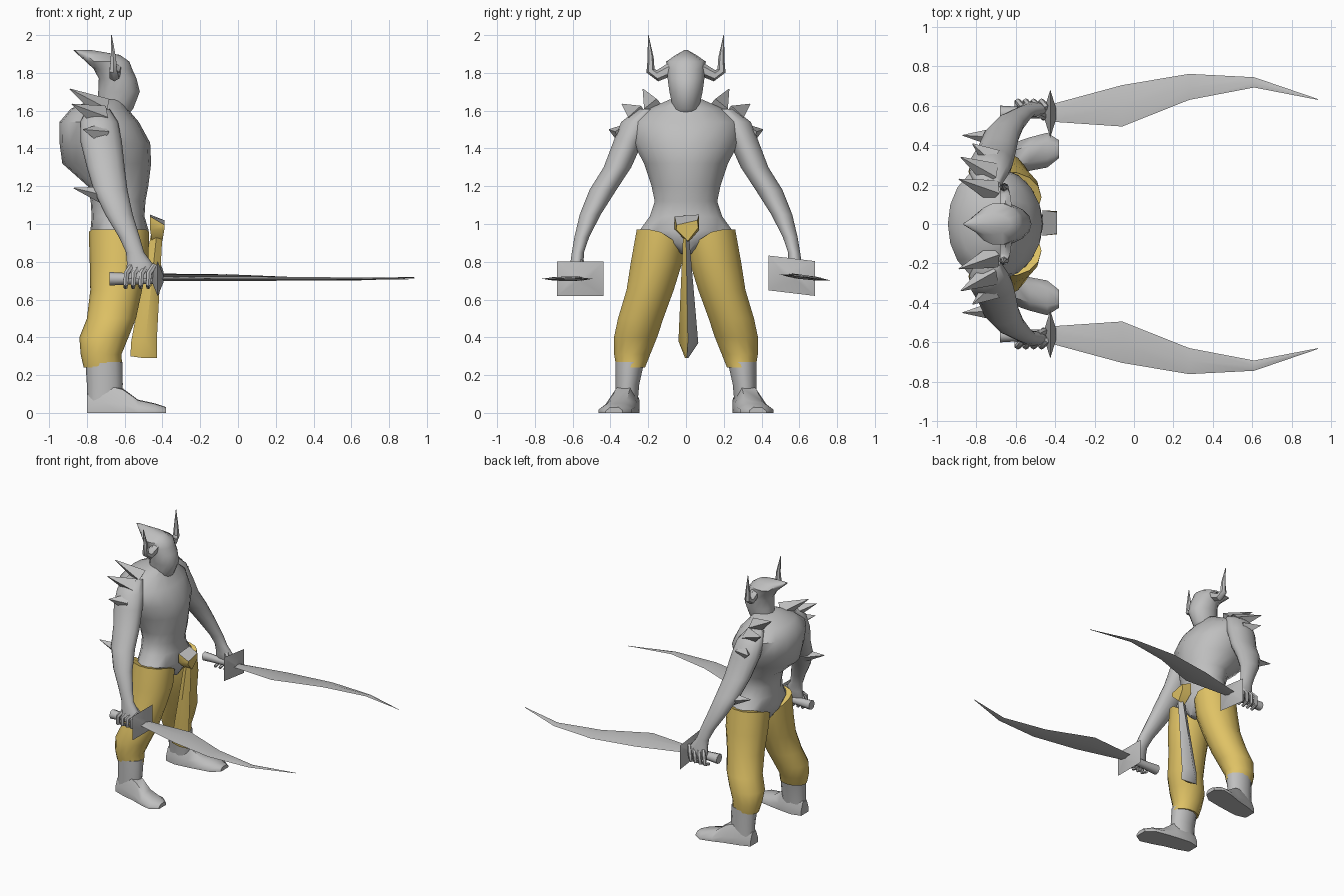
import bpy, bmesh, math
from mathutils import Vector


def material(name, col):
    m = bpy.data.materials.new(name)
    m.diffuse_color = (*col, 1)
    return m


GREY = material("grey skin", (0.52, 0.52, 0.52))
GOLD = material("gold cloth", (0.74, 0.54, 0.13))


def loft(name, rings, mat=GREY, mirror=False, rule=None, mat2=None):
    """Skin a list of equal-length point rings and cap both ends."""
    bm = bmesh.new()
    vs = [[bm.verts.new(p) for p in r] for r in rings]
    n = len(vs[0])
    for a, b in zip(vs, vs[1:]):
        for i in range(n):
            j = (i + 1) % n
            bm.faces.new((a[i], a[j], b[j], b[i]))
    bm.faces.new(vs[0][::-1])
    bm.faces.new(vs[-1])
    bmesh.ops.recalc_face_normals(bm, faces=bm.faces)
    bm.normal_update()
    if rule:
        for f in bm.faces:
            f.material_index = 1 if rule(f.normal) else 0
    me = bpy.data.meshes.new(name)
    bm.to_mesh(me)
    bm.free()
    me.materials.append(mat)
    if mat2:
        me.materials.append(mat2)
    ob = bpy.data.objects.new(name, me)
    bpy.context.collection.objects.link(ob)
    if mirror:
        m = ob.modifiers.new("mirror", 'MIRROR')
        m.use_axis = (False, True, False)
    return ob


def oval(z, x, y, rx, ry, n=14):
    """Horizontal elliptical ring."""
    return [Vector((x + rx * math.cos(2 * math.pi * i / n),
                    y + ry * math.sin(2 * math.pi * i / n), z)) for i in range(n)]


def tube(name, pts, n=6, mat=GREY, mirror=True):
    """Tapered tube along (x, y, z, radius) points."""
    ps = [Vector(p[:3]) for p in pts]
    rings = []
    for i, p in enumerate(ps):
        t = (ps[min(i + 1, len(ps) - 1)] - ps[max(i - 1, 0)]).normalized()
        u = t.cross(Vector((1, 0, 0)) if abs(t.x) < 0.8 else Vector((0, 0, 1))).normalized()
        v = t.cross(u)
        rings.append([p + pts[i][3] * (u * math.cos(2 * math.pi * k / n) + v * math.sin(2 * math.pi * k / n))
                      for k in range(n)])
    return loft(name, rings, mat, mirror)


# torso
loft("torso", [oval(z, x, 0, rx, ry, 18) for z, x, rx, ry in (
    (0.84, -0.62, 0.10, 0.03), (0.90, -0.625, 0.14, 0.15), (0.965, -0.627, 0.154, 0.25),
    (1.04, -0.635, 0.14, 0.195), (1.12, -0.635, 0.145, 0.168), (1.20, -0.635, 0.16, 0.185),
    (1.32, -0.695, 0.235, 0.225), (1.43, -0.705, 0.24, 0.285), (1.54, -0.735, 0.21, 0.29),
    (1.61, -0.735, 0.15, 0.20), (1.66, -0.69, 0.08, 0.085))])

# head with backswept crest
loft("head", [oval(z, x, 0, rx, ry, 14) for z, x, rx, ry in (
    (1.56, -0.67, 0.07, 0.065), (1.61, -0.65, 0.095, 0.07), (1.70, -0.63, 0.11, 0.09),
    (1.77, -0.637, 0.1, 0.1), (1.82, -0.662, 0.102, 0.103), (1.86, -0.69, 0.115, 0.108),
    (1.895, -0.735, 0.11, 0.055), (1.92, -0.82, 0.05, 0.01))])
tube("horn", [(-0.65, 0.08, 1.82, 0.035), (-0.655, 0.15, 1.785, 0.03), (-0.66, 0.188, 1.81, 0.023),
              (-0.66, 0.187, 1.88, 0.016), (-0.67, 0.20, 2.0, 0.002)])

# arms, palms and curled fingers
loft("arm", [oval(*r) for r in (
    (1.61, -0.74, 0.20, 0.06, 0.055), (1.54, -0.735, 0.26, 0.10, 0.085), (1.44, -0.725, 0.305, 0.11, 0.08),
    (1.30, -0.70, 0.363, 0.10, 0.075), (1.18, -0.675, 0.44, 0.09, 0.073), (1.05, -0.63, 0.507, 0.073, 0.057),
    (0.93, -0.575, 0.552, 0.055, 0.04), (0.85, -0.545, 0.572, 0.048, 0.033), (0.79, -0.52, 0.578, 0.068, 0.036),
    (0.74, -0.515, 0.585, 0.08, 0.036), (0.71, -0.52, 0.59, 0.07, 0.028))], mirror=True)
for x in (-0.59, -0.55, -0.51, -0.47):
    tube("finger", [(x + 0.03, 0.59, 0.78, 0.016), (x, 0.622, 0.74, 0.016),
                    (x - 0.005, 0.618, 0.68, 0.014), (x - 0.005, 0.57, 0.665, 0.011)])
tube("thumb", [(-0.49, 0.56, 0.80, 0.02), (-0.455, 0.545, 0.75, 0.018), (-0.46, 0.535, 0.70, 0.011)])

# shoulder and elbow spikes
for base, tip, r in (((-0.71, 0.165, 1.61), (-0.89, 0.228, 1.715), 0.06),
                     ((-0.72, 0.25, 1.565), (-0.88, 0.34, 1.635), 0.065),
                     ((-0.72, 0.33, 1.475), (-0.82, 0.408, 1.50), 0.06),
                     ((-0.70, 0.44, 1.15), (-0.87, 0.45, 1.19), 0.05)):
    tube("spike", [(*base, r), (*tip, 0.002)], 4)

# trousers, waist dips toward the crotch
waist = oval(0.95, -0.63, 0.135, 0.16, 0.129)
for p in waist:
    p.z = min(0.97, 0.958 + 0.65 * (p.y - 0.135))
loft("trouser_leg", [waist] + [oval(*r) for r in (
    (0.80, -0.63, 0.155, 0.155, 0.14), (0.65, -0.645, 0.19, 0.137, 0.128), (0.50, -0.67, 0.24, 0.13, 0.123),
    (0.40, -0.71, 0.267, 0.13, 0.117), (0.31, -0.725, 0.285, 0.108, 0.098), (0.24, -0.715, 0.293, 0.102, 0.078))],
    GOLD, True)

# shins and feet
loft("shin", [oval(*r) for r in (
    (0.27, -0.71, 0.297, 0.098, 0.078), (0.15, -0.705, 0.31, 0.095, 0.064), (0.03, -0.71, 0.315, 0.09, 0.058))],
    mirror=True)
loft("foot", [[(x, y - w, 0), (x, y - w, h * 0.4), (x, y - w * 0.5, h), (x, y + w * 0.5, h * 0.95),
               (x, y + w, h * 0.35), (x, y + w, 0)] for x, y, w, h in (
    (-0.80, 0.31, 0.045, 0.1), (-0.72, 0.315, 0.07, 0.16), (-0.61, 0.335, 0.077, 0.13), (-0.53, 0.355, 0.085, 0.07),
    (-0.44, 0.375, 0.088, 0.05), (-0.38, 0.38, 0.045, 0.03))], mirror=True)

# loincloth and buckle
loft("loincloth", [
    [(-0.40, 0, 0.95), (-0.43, 0.015, 0.95), (-0.46, 0, 0.95), (-0.43, -0.015, 0.95)],
    [(-0.43, 0.01, 0.38), (-0.49, 0.065, 0.37), (-0.565, 0.01, 0.38), (-0.49, -0.04, 0.38)],
    [(-0.43, 0.005, 0.29), (-0.5, 0.012, 0.29), (-0.57, 0.005, 0.30), (-0.5, -0.005, 0.29)]],
    GOLD, rule=lambda n: n.y > 0.2 and n.z > -0.5, mat2=GREY)
loft("buckle", [[(-0.465, -0.06, 1.04), (-0.465, 0.07, 1.05), (-0.465, 0.07, 0.97), (-0.455, 0.01, 0.90),
                 (-0.465, -0.06, 0.97)],
                [(-0.39, -0.05, 0.995), (-0.39, 0.06, 1.02), (-0.39, 0.065, 0.98), (-0.40, 0.01, 0.91),
                 (-0.39, -0.052, 0.97)]],
     GOLD, rule=lambda n: n.z > 0.5, mat2=GREY)

# curved swords, the left one slightly tilted
for s, zc, tilt in ((1, 0.725, -0.12), (-1, 0.71, 0.0)):
    def place(x, y, dz):
        return (x, s * y, zc + dz + tilt * (y - 0.57))

    loft("blade", [[place(x, a, 0), place(x, (a + b) / 2, t), place(x, b, 0), place(x, (a + b) / 2, -t)]
                   for x, a, b, t in ((-0.43, 0.52, 0.605, 0.012), (-0.06, 0.495, 0.705, 0.012),
                                      (0.28, 0.63, 0.762, 0.01), (0.61, 0.693, 0.745, 0.007),
                                      (0.935, 0.63, 0.634, 0.002))])
    loft("guard", [[place(x, 0.56 + w * i, h * j) for i, j in ((-1, -1), (1, -1), (1, 1), (-1, 1))]
                   for x, w, h in ((-0.455, 0.025, 0.02), (-0.425, 0.122, 0.092), (-0.395, 0.025, 0.02))])
    loft("grip", [[place(x, 0.565 + r * math.cos(k * math.pi / 4), r * math.sin(k * math.pi / 4))
                   for k in range(8)] for x, r in ((-0.68, 0.036), (-0.58, 0.03), (-0.43, 0.028))])

# smooth shading with kept edges
for ob in bpy.context.collection.objects:
    ob.select_set(True)
    bpy.context.view_layer.objects.active = ob
bpy.ops.object.shade_smooth_by_angle(angle=math.radians(50))
